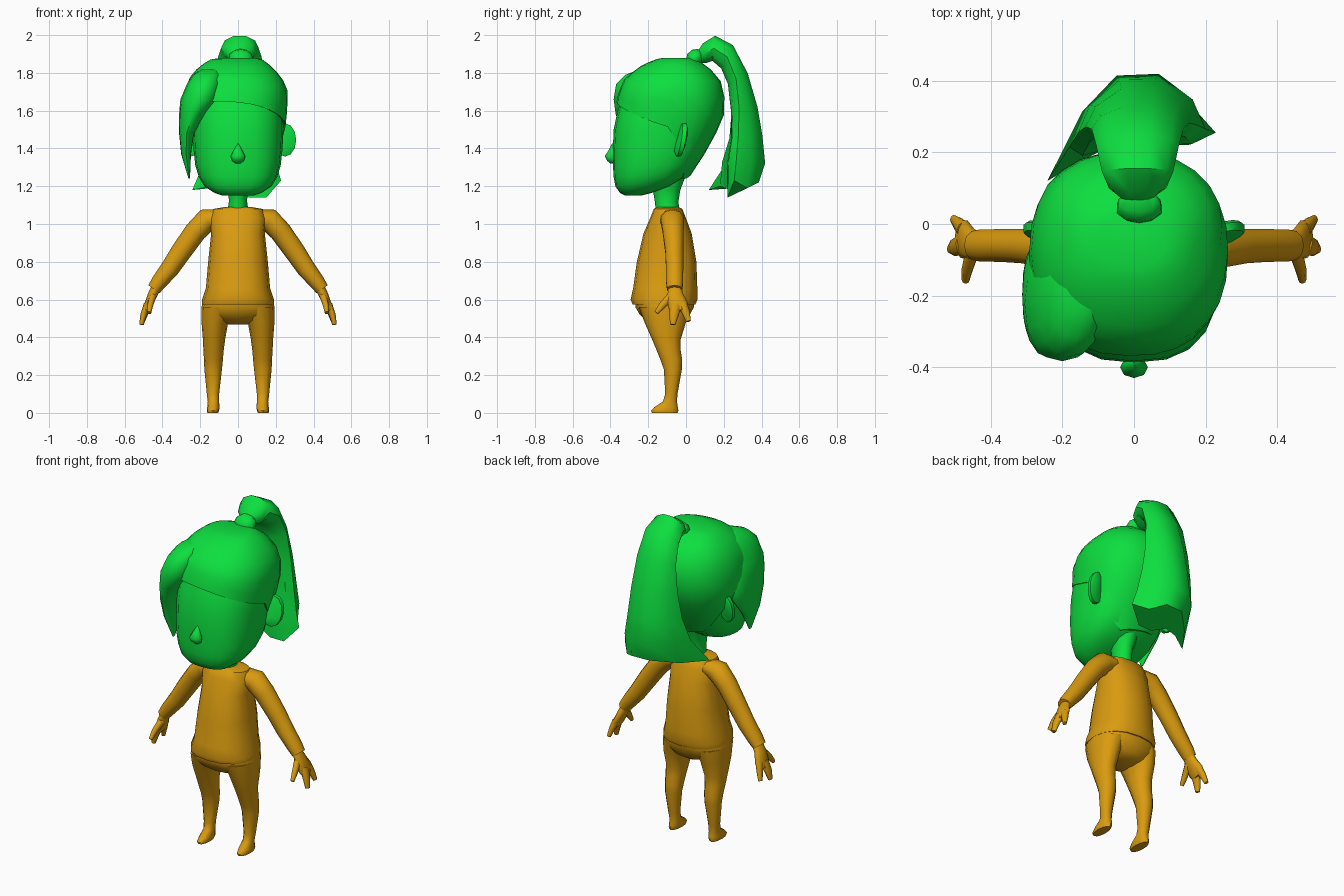
import bpy, bmesh, math
from mathutils import Vector


def material(name, rgb):
    m = bpy.data.materials.new(name)
    m.diffuse_color = (*rgb, 1)
    return m


GREEN = material("green", (0.004, 0.74, 0.05))
ORANGE = material("orange", (0.70, 0.33, 0.005))


def loft(name, rings, mat, side=1, angle=45):
    """Skin a stack of equal-length point rings, capped at both ends."""
    bm = bmesh.new()
    vs = [[bm.verts.new((p[0] * side, p[1], p[2])) for p in r] for r in rings]
    n = len(rings[0])
    for a, b in zip(vs, vs[1:]):
        for i in range(n):
            j = (i + 1) % n
            bm.faces.new((a[i], a[j], b[j], b[i]))
    bm.faces.new(vs[0])
    bm.faces.new(vs[-1])
    bmesh.ops.recalc_face_normals(bm, faces=bm.faces)
    me = bpy.data.meshes.new(name)
    bm.to_mesh(me)
    bm.free()
    ob = bpy.data.objects.new(name, me)
    bpy.context.collection.objects.link(ob)
    me.materials.append(mat)
    bpy.ops.object.select_all(action='DESELECT')
    ob.select_set(True)
    bpy.context.view_layer.objects.active = ob
    bpy.ops.object.shade_smooth_by_angle(angle=math.radians(angle))
    return ob


def oval(yf, yb, xl, xr, z, n=16, e=2.3):
    """Horizontal superellipse filling the given y and x limits."""
    pts = []
    for i in range(n):
        a = 2 * math.pi * i / n
        c, s = math.cos(a), math.sin(a)
        c = math.copysign(abs(c) ** (2 / e), c)
        s = math.copysign(abs(s) ** (2 / e), s)
        pts.append(((xl + xr) / 2 + (xr - xl) / 2 * c, (yf + yb) / 2 + (yb - yf) / 2 * s, z))
    return pts


def tube(name, path, mat, side=1, ref=(0, 1, 0), n=10):
    """Tube along (x, y, z, r1, r2) stations; r2 lies along ref."""
    rings = []
    for i, st in enumerate(path):
        t = Vector(path[min(i + 1, len(path) - 1)][:3]) - Vector(path[max(i - 1, 0)][:3])
        t.normalize()
        u = t.cross(Vector(ref)).normalized()
        v = t.cross(u)
        rings.append([Vector(st[:3]) + u * st[3] * math.cos(2 * math.pi * k / n)
                      + v * st[4] * math.sin(2 * math.pi * k / n) for k in range(n)])
    return loft(name, rings, mat, side, 60)


# torso: z, front, back, half width
TORSO = [(1.09, -.15, -.04, .07), (1.08, -.17, -.02, .13), (1.03, -.19, 0, .15),
         (.95, -.225, .03, .142), (.8, -.26, .055, .158), (.66, -.28, .06, .17),
         (.60, -.293, .06, .19), (.575, -.283, .05, .19)]
loft("shirt", [oval(f, b, -w, w, z) for z, f, b, w in TORSO], ORANGE)
HIPS = [(.60, -.27, .045, .18), (.56, -.268, .042, .194), (.52, -.245, .02, .19),
        (.49, -.215, .005, .13), (.468, -.165, -.03, .06)]
loft("hips", [oval(f, b, -w, w, z) for z, f, b, w in HIPS], ORANGE, 1, 70)

# leg with foot: z, front, back, inner x, outer x
LEG = [(.56, -.25, .02, .02, .193), (.48, -.22, 0, .052, .193), (.39, -.18, -.028, .068, .186),
       (.33, -.155, -.028, .076, .183), (.28, -.135, -.02, .08, .18), (.23, -.117, -.022, .085, .178),
       (.1, -.11, -.045, .1, .165), (.06, -.122, -.048, .1, .16), (.03, -.168, -.043, .098, .163),
       (.012, -.185, -.04, .1, .165), (0, -.18, -.045, .105, .162)]
ARM = [(.10, -.075, 1.035, .045, .06), (.165, -.072, 1.022, .062, .065), (.225, -.068, .96, .058, .058),
       (.30, -.062, .855, .055, .05), (.36, -.06, .765, .05, .048), (.42, -.06, .69, .042, .047),
       (.445, -.06, .655, .036, .042)]
PALM = [(.43, -.06, .67, .026, .034), (.455, -.057, .62, .025, .045),
        (.475, -.042, .57, .021, .056), (.486, -.035, .54, .015, .045)]
# three stubby digits
DIGITS = {
    "thumb": [(.45, -.075, .62, .024, .02), (.465, -.125, .57, .019, .016), (.47, -.157, .53, .012, .011)],
    "middle_finger": [(.478, -.055, .575, .032, .021), (.50, -.064, .52, .026, .017), (.511, -.07, .467, .014, .012)],
    "last_finger": [(.475, -.018, .575, .026, .02), (.49, .0, .53, .021, .016), (.503, .013, .485, .013, .011)],
}
for side, tag in ((1, "right"), (-1, "left")):
    loft("leg_" + tag, [oval(f, b, i, o, z, 12, 2.1) for z, f, b, i, o in LEG], ORANGE, side)
    tube("arm_" + tag, ARM, ORANGE, side)
    tube("palm_" + tag, PALM, ORANGE, side)
    for part, path in DIGITS.items():
        tube(part + "_" + tag, path, ORANGE, side, (1, 0, 0), 8)
    # ear: thin oval disc facing forward
    ear = []
    for dy, s in ((-.022, .75), (-.014, 1), (.008, 1), (.014, .8)):
        ear.append([(.25 + .058 * s * math.cos(k * math.pi / 6),
                     -.022 + dy + .015 * math.sin(k * math.pi / 6) + .012 * math.cos(k * math.pi / 6),
                     1.445 + .088 * s * math.sin(k * math.pi / 6)) for k in range(12)])
    loft("ear_" + tag, ear, GREEN, side)

# neck
NECK = [(1.07, -.16, -.035, .055), (1.12, -.165, -.04, .048), (1.18, -.175, -.03, .052), (1.26, -.2, 0, .08)]
loft("neck", [oval(f, b, -w, w, z, 12, 2) for z, f, b, w in NECK], GREEN)

# face
FACE = [(1.15, -.32, -.24, .08), (1.165, -.35, -.18, .125), (1.20, -.374, -.085, .178),
        (1.25, -.383, -.005, .208), (1.31, -.387, .05, .226), (1.40, -.387, .1, .236),
        (1.50, -.383, .14, .24), (1.60, -.362, .16, .24), (1.72, -.32, .14, .21)]
loft("face", [oval(f, b, -w, w, z, 20, 2.5) for z, f, b, w in FACE], GREEN)

# nose
NOSE = [(1.425, .003, .004), (1.39, .023, .022), (1.36, .039, .042), (1.335, .032, .03), (1.32, .012, .012)]
loft("nose", [oval(-.388 - d, -.37, -w, w, z, 8, 2) for z, w, d in NOSE], GREEN, 1, 70)

# hair cap: z, front, back, left x, right x, trimmed to a hairline that drops behind the ears
CAP = [(1.88, -.12, .03, -.09, .09), (1.87, -.17, .06, -.15, .13), (1.83, -.25, .12, -.21, .185),
       (1.77, -.325, .18, -.26, .235), (1.70, -.357, .2, -.285, .265), (1.60, -.377, .21, -.296, .26),
       (1.50, -.372, .17, -.285, .25), (1.31, -.3, .065, -.21, .205), (1.20, -.2, -.02, -.1, .1)]
N = 28


def cap_limits(z):
    for a, b in zip(CAP, CAP[1:]):
        if z >= b[0]:
            f = (a[0] - z) / (a[0] - b[0])
            return [p + (q - p) * f for p, q in zip(a[1:], b[1:])]
    return CAP[-1][1:]


def hairline(i):
    s = math.sin(2 * math.pi * i / N)
    c = math.cos(2 * math.pi * i / N)
    return 1.545 - .03 * c + (-.1 * s if s < 0 else -.29 * min(1, s * 1.3))


cap_rings = []
for t in (0, .03, .1, .2, .33, .48, .64, .82, 1, 1):
    ring = []
    for i in range(N):
        z = 1.88 - (1.88 - hairline(i)) * t
        ring.append(oval(*cap_limits(z), z, N)[i])
    cap_rings.append(ring)
# tuck the last ring under to close the edge
cap_rings[-1] = [(x * .88, -.08 + (y + .08) * .88, z + .005) for x, y, z in cap_rings[-1]]
loft("hair_cap", cap_rings, GREEN, 1, 50)

# swept side lock, flush with the cap: z, centre x, centre y, radius x, radius y
LOCK = [(1.82, -.14, -.165, .05, .08), (1.79, -.16, -.19, .08, .13), (1.74, -.178, -.215, .093, .155),
        (1.66, -.2, -.223, .105, .16), (1.58, -.238, -.2, .074, .172), (1.48, -.272, -.195, .04, .14),
        (1.37, -.275, -.22, .026, .08), (1.24, -.258, -.24, .004, .01)]
loft("side_lock", [oval(y - b, y + b, x - a, x + a, z, 16, 2.2) for z, x, y, a, b in LOCK], GREEN)

# hair tie
tube("hair_tie", [(.015, .025, 1.85, .03, .05), (.015, .04, 1.87, .045, .065),
                  (.015, .06, 1.89, .042, .062), (.015, .08, 1.9, .03, .045)], GREEN, 1, (1, 0, 0))

# ponytail: inner y z, outer y z, half width, forward curl of left and right edges
TAIL = [(.085, 1.85, .05, 1.90, .035, 0, 0), (.11, 1.85, .09, 1.96, .08, 0, 0), (.14, 1.86, .155, 2.0, .1, 0, 0),
        (.185, 1.82, .25, 1.95, .115, 0, 0), (.22, 1.74, .33, 1.80, .128, .01, .01),
        (.238, 1.6, .385, 1.62, .145, .04, .03), (.24, 1.45, .413, 1.47, .165, .07, .05),
        (.22, 1.33, .43, 1.32, .19, .11, .06)]
tail_rings = []
for iy, iz, oy, oz, w, kl, kr in TAIL:
    ring = []
    for i in range(10):
        c, s = math.cos(i * math.pi / 5), math.sin(i * math.pi / 5)
        curl = (kr if c > 0 else kl) * c * c
        ring.append((.01 + w * c, (iy + oy) / 2 + (oy - iy) / 2 * s - curl, (iz + oz) / 2 + (oz - iz) / 2 * s))
    tail_rings.append(ring)
# jagged tail end
tail_rings.append([(.228, .255, 1.23), (.165, .325, 1.19), (.09, .385, 1.22), (-.02, .38, 1.22), (-.14, .26, 1.19),
                   (-.242, .12, 1.18), (-.14, .18, 1.20), (-.03, .235, 1.18), (.06, .22, 1.14), (.15, .22, 1.14)])
loft("ponytail", tail_rings, GREEN, 1, 40)
